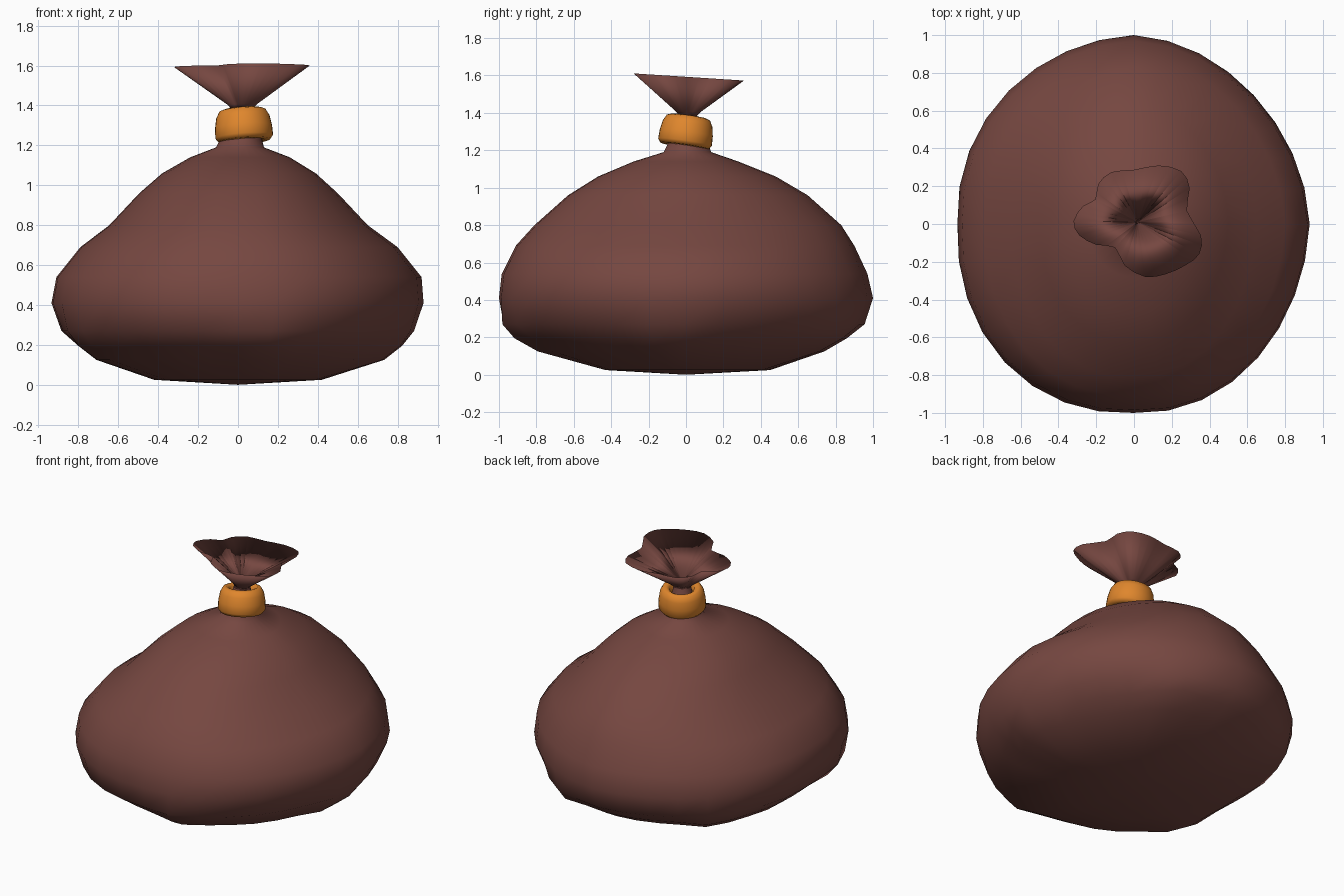
import bpy, math
from mathutils import Matrix, Vector

if "Cube" in bpy.data.objects:
    bpy.data.objects.remove(bpy.data.objects["Cube"])


def material(name, rgb):
    m = bpy.data.materials.new(name)
    m.diffuse_color = (*rgb, 1)
    m.use_nodes = True
    m.node_tree.nodes["Principled BSDF"].inputs["Base Color"].default_value = m.diffuse_color
    return m


BROWN = material("brown_cloth", (0.18, 0.063, 0.052))
ORANGE = material("orange_tie", (0.74, 0.24, 0.026))


def loft(name, rings, mat, cap=False, closed=False):
    """Skin equal-length rings of points into one smooth mesh."""
    n = len(rings[0])
    verts = [p for r in rings for p in r]
    faces = []
    for i in range(len(rings) if closed else len(rings) - 1):
        a, b = i * n, ((i + 1) % len(rings)) * n
        faces += [(a + j, a + (j + 1) % n, b + (j + 1) % n, b + j) for j in range(n)]
    if cap:
        verts.append((0.0, 0.0, 0.0))
        faces += [((j + 1) % n, j, len(verts) - 1) for j in range(n)]
    me = bpy.data.meshes.new(name)
    me.from_pydata(verts, [], faces)
    me.materials.append(mat)
    me.polygons.foreach_set("use_smooth", [True] * len(me.polygons))
    ob = bpy.data.objects.new(name, me)
    bpy.context.collection.objects.link(ob)
    return ob


def oval(z, x0, x1, y0, y1, lobe=0.0, lean=0.0, n=32):
    """Oval ring with optional five-fold bulges and a lean to the front left."""
    cx, cy, rx, ry = (x0 + x1) / 2, (y0 + y1) / 2, (x1 - x0) / 2, (y1 - y0) / 2
    pts = []
    for k in range(n):
        a = 2 * math.pi * k / n
        f = 1 + lobe * max(0, math.cos(5 * (a - math.radians(281)))) ** 2
        f -= lean * math.cos(a - math.pi / 4) * abs(math.sin(2 * a))
        pts.append((cx + rx * f * math.cos(a), cy + ry * f * math.sin(a), z))
    return pts


# Sack body: height, then left, right, front and back extents, bulge
body = [
    (0.025, -0.42, 0.42, -0.43, 0.45, 0.0),
    (0.125, -0.71, 0.70, -0.75, 0.74, 0.07),
    (0.195, -0.80, 0.78, -0.86, 0.86, 0.08),
    (0.27, -0.885, 0.865, -0.965, 0.955, 0.03),
    (0.41, -0.935, 0.93, -1.0, 1.0, 0.0),
    (0.54, -0.91, 0.92, -0.985, 0.97, 0.0),
    (0.69, -0.79, 0.80, -0.91, 0.90, 0.0),
    (0.80, -0.645, 0.65, -0.81, 0.83, 0.0),
    (0.96, -0.495, 0.50, -0.63, 0.65, 0.0),
    (1.06, -0.38, 0.39, -0.47, 0.48, 0.0),
    (1.14, -0.24, 0.26, -0.28, 0.28, 0.0),
    (1.19, -0.11, 0.13, -0.12, 0.135, 0.0),
    (1.23, -0.09, 0.12, -0.10, 0.12, 0.0),
    (1.31, -0.05, 0.09, -0.06, 0.08, 0.0),
    (1.385, -0.025, 0.075, -0.04, 0.06, 0.0),
]
loft("sack_body", [oval(*r, lean=0.035) for r in body], BROWN, cap=True)

# Flared, wavy mouth of gathered cloth (rim outline seen from above)
rim = [(0.28, 0.07), (0.295, 0.19), (0.25, 0.28), (0.13, 0.31), (0.0, 0.287),
       (-0.12, 0.275), (-0.19, 0.21), (-0.205, 0.13), (-0.27, 0.095), (-0.32, 0.015),
       (-0.29, -0.06), (-0.2, -0.11), (-0.10, -0.125), (-0.05, -0.22), (0.06, -0.28),
       (0.17, -0.265), (0.27, -0.22), (0.345, -0.16), (0.355, -0.06)]
# Smooth the outline with a closed interpolating spline
outline = []
for i in range(len(rim)):
    p0, p1, p2, p3 = (Vector(rim[(i + d) % len(rim)]) for d in (-1, 0, 1, 2))
    outline.append(p1)
    outline.append((9 * (p1 + p2) - p0 - p3) / 16)
# Outer wall up to the rim, then the inner wall back down
mouth = []
for t, s in ((0, 0.15), (0.12, 0.22), (1, 1), (0.14, 0.01)):
    mouth.append([(0.02 + (p.x - 0.02) * s, 0.01 + (p.y - 0.01) * s,
                   1.38 + t * (0.213 - 0.065 * p.y)) for p in outline])
loft("sack_mouth", mouth, BROWN, closed=True)

# Tilted barrel-shaped tie around the neck: radius, height
section = [(0.075, -0.06), (0.10, -0.082), (0.13, -0.08), (0.145, -0.06), (0.143, -0.01),
           (0.134, 0.04), (0.117, 0.072), (0.095, 0.08), (0.075, 0.065), (0.068, 0.0)]
tie = loft("neck_tie", [oval(z, -r, r, -r, r) for r, z in section], ORANGE, closed=True)
tie.data.transform(Matrix.Translation((0.027, 0.003, 1.303))
                   @ Matrix.Rotation(math.radians(-8), 4, 'X')
                   @ Matrix.Rotation(math.radians(-4), 4, 'Y'))
